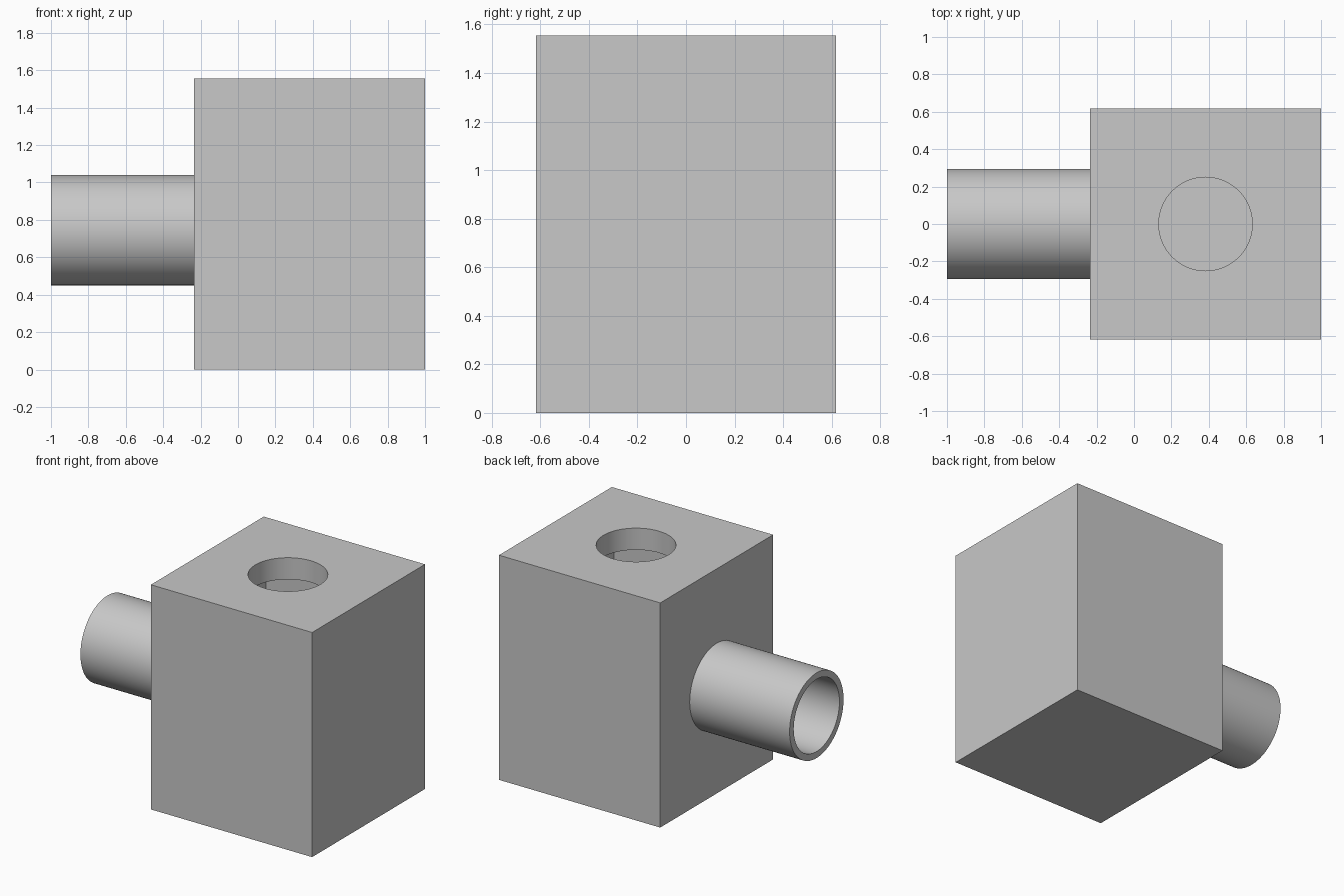
import bpy
import math

cube = bpy.data.objects.get("Cube")
if cube:
    bpy.data.objects.remove(cube, do_unlink=True)

# Plain grey material
grey = bpy.data.materials.new("plain grey")
grey.use_nodes = True
colour = (0.58, 0.58, 0.58, 1)
grey.diffuse_color = colour
grey.node_tree.nodes["Principled BSDF"].inputs["Base Color"].default_value = colour

# Main dimensions
LEFT, RIGHT, HALF_DEPTH, HEIGHT = -0.235, 1.0, 0.6175, 1.555
WALL, ROOF, FLOOR = 0.06, 0.15, 0.09
PIPE_Z, PIPE_R, BORE_R = 0.745, 0.295, 0.25
MID_X = (LEFT + RIGHT) / 2


def finish(obj, name):
    obj.name = name
    obj.data.materials.append(grey)
    return obj


def box(name, low, high):
    centre = [(a + b) / 2 for a, b in zip(low, high)]
    bpy.ops.mesh.primitive_cube_add(size=1, location=centre)
    obj = bpy.context.object
    obj.scale = [b - a for a, b in zip(low, high)]
    bpy.ops.object.transform_apply(location=False, rotation=False, scale=True)
    return finish(obj, name)


def cylinder(name, radius, length, centre, along_x=False):
    bpy.ops.mesh.primitive_cylinder_add(
        vertices=96, radius=radius, depth=length, location=centre,
        rotation=(0, math.pi / 2 if along_x else 0, 0))
    return finish(bpy.context.object, name)


def cut(obj, cutter):
    cutter.hide_render = True
    mod = obj.modifiers.new("cut", "BOOLEAN")
    mod.operation = "DIFFERENCE"
    mod.solver = "EXACT"
    mod.object = cutter
    bpy.ops.object.select_all(action="DESELECT")
    bpy.context.view_layer.objects.active = obj
    obj.select_set(True)
    bpy.ops.object.modifier_apply(modifier=mod.name)
    bpy.data.objects.remove(cutter, do_unlink=True)


# Hollow chamber with a round opening in its roof and a pipe opening in its side
chamber = box("chamber", (LEFT, -HALF_DEPTH, 0), (RIGHT, HALF_DEPTH, HEIGHT))
cut(chamber, box("cavity_cutter",
                 (LEFT + WALL, WALL - HALF_DEPTH, FLOOR),
                 (RIGHT - WALL, HALF_DEPTH - WALL, HEIGHT - ROOF)))
cut(chamber, cylinder("opening_cutter", BORE_R, 2 * ROOF + 0.1, (MID_X, 0, HEIGHT)))
cut(chamber, cylinder("port_cutter", BORE_R, 0.3, (LEFT, 0, PIPE_Z), True))

# Side pipe, open right through into the chamber
pipe_centre = ((LEFT - 1) / 2, 0, PIPE_Z)
pipe = cylinder("side_pipe", PIPE_R, LEFT + 1, pipe_centre, True)
cut(pipe, cylinder("bore_cutter", BORE_R, 1, pipe_centre, True))

# Smooth round surfaces, crisp edges
for obj in (chamber, pipe):
    bpy.ops.object.select_all(action="DESELECT")
    bpy.context.view_layer.objects.active = obj
    obj.select_set(True)
    bpy.ops.object.shade_smooth_by_angle(angle=math.radians(30))
